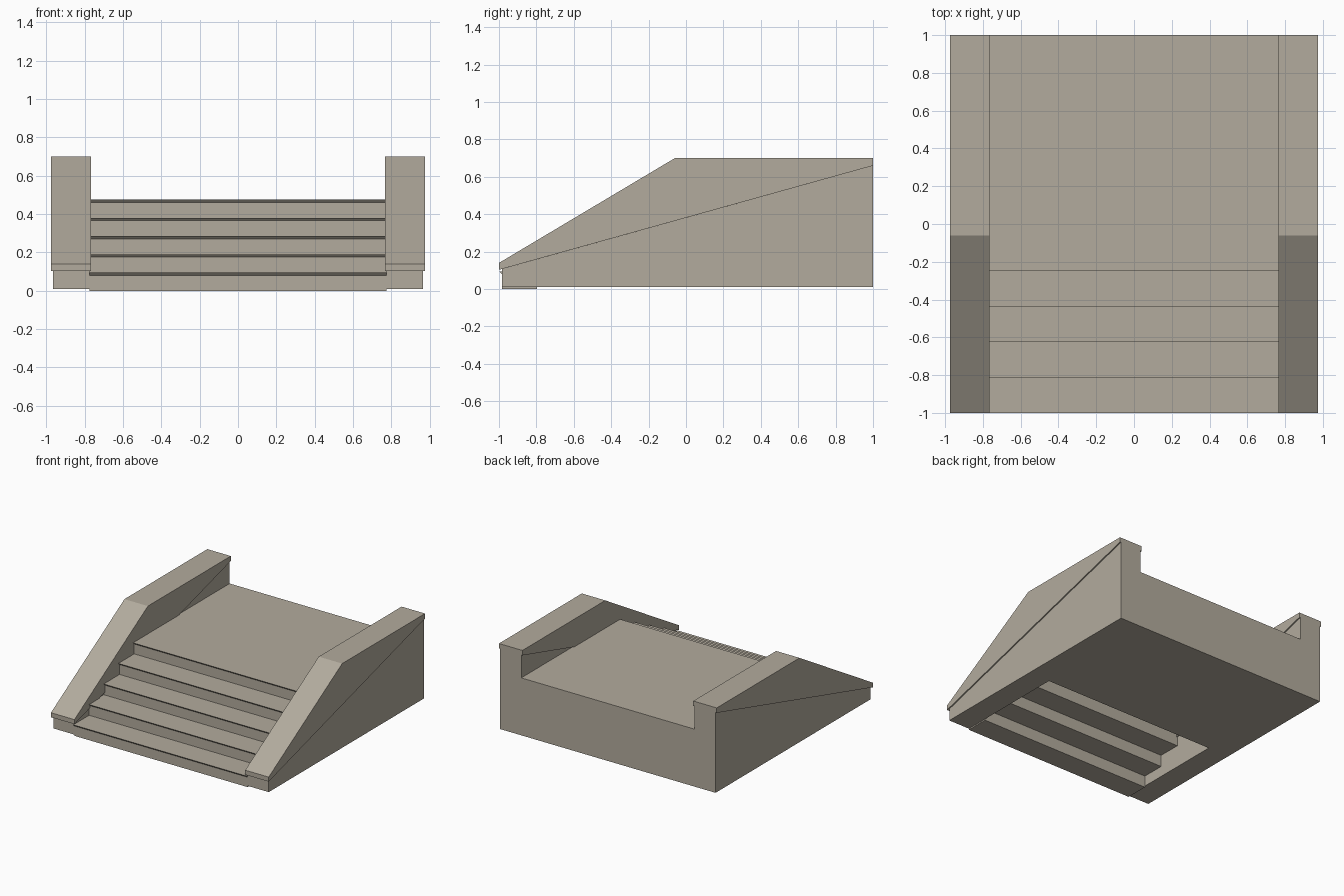
import bpy
import bmesh

cube = bpy.data.objects.get("Cube")
if cube:
    bpy.data.objects.remove(cube, do_unlink=True)

STONE = (0.45, 0.41, 0.34, 1.0)
stone = bpy.data.materials.new("warm grey stone")
stone.use_nodes = True
stone.diffuse_color = STONE
stone.node_tree.nodes["Principled BSDF"].inputs["Base Color"].default_value = STONE


def extrude_profile(name, profile, x0, x1):
    """Extrude a (y, z) outline along x into a closed solid."""
    bm = bmesh.new()
    face = bm.faces.new([bm.verts.new((x0, y, z)) for y, z in profile])
    new = bmesh.ops.extrude_face_region(bm, geom=[face])["geom"]
    verts = [v for v in new if isinstance(v, bmesh.types.BMVert)]
    bmesh.ops.translate(bm, verts=verts, vec=(x1 - x0, 0, 0))
    bmesh.ops.recalc_face_normals(bm, faces=bm.faces)
    mesh = bpy.data.meshes.new(name)
    bm.to_mesh(mesh)
    bm.free()
    mesh.materials.append(stone)
    obj = bpy.data.objects.new(name, mesh)
    bpy.context.collection.objects.link(obj)
    return obj


BACK, FLOOR, RISE, DEPTH = 1.0, 0.01, 0.095, 0.1875
STEPS, NOSE, HALF = 5, 0.015, 0.775
LANDING = -0.06

# Stair flight: sloped nosings on top, stepped hollow underneath, solid landing
profile = []
for i in range(STEPS):
    y, z = -1 + i * DEPTH, i * RISE
    profile += [(y + NOSE, z), (y + NOSE, z + RISE - NOSE), (y, z + RISE)]
profile += [(BACK, STEPS * RISE), (BACK, FLOOR), (LANDING, FLOOR)]
for i in reversed(range(STEPS)):
    y = -1 + (i + 1) * DEPTH + NOSE
    z = i * RISE
    if i < STEPS - 1:
        profile += [(y, z + RISE), (y, z)]
    else:
        profile.append((LANDING, z))
extrude_profile("stair_flight", profile, -HALF, HALF)

# Side walls with overhanging wedge-shaped copings
wall = [(-0.985, FLOOR), (BACK, FLOOR), (BACK, 0.66), (-0.985, 0.107)]
coping = [(-1, 0.103), (BACK, 0.66), (BACK, 0.70), (LANDING, 0.70), (-1, 0.14)]
for side, s in (("left", 1), ("right", -1)):
    extrude_profile(side + "_wall", wall, s * HALF, s * 0.965)
    extrude_profile(side + "_coping", coping, s * (HALF - 0.01), s * 0.975)
